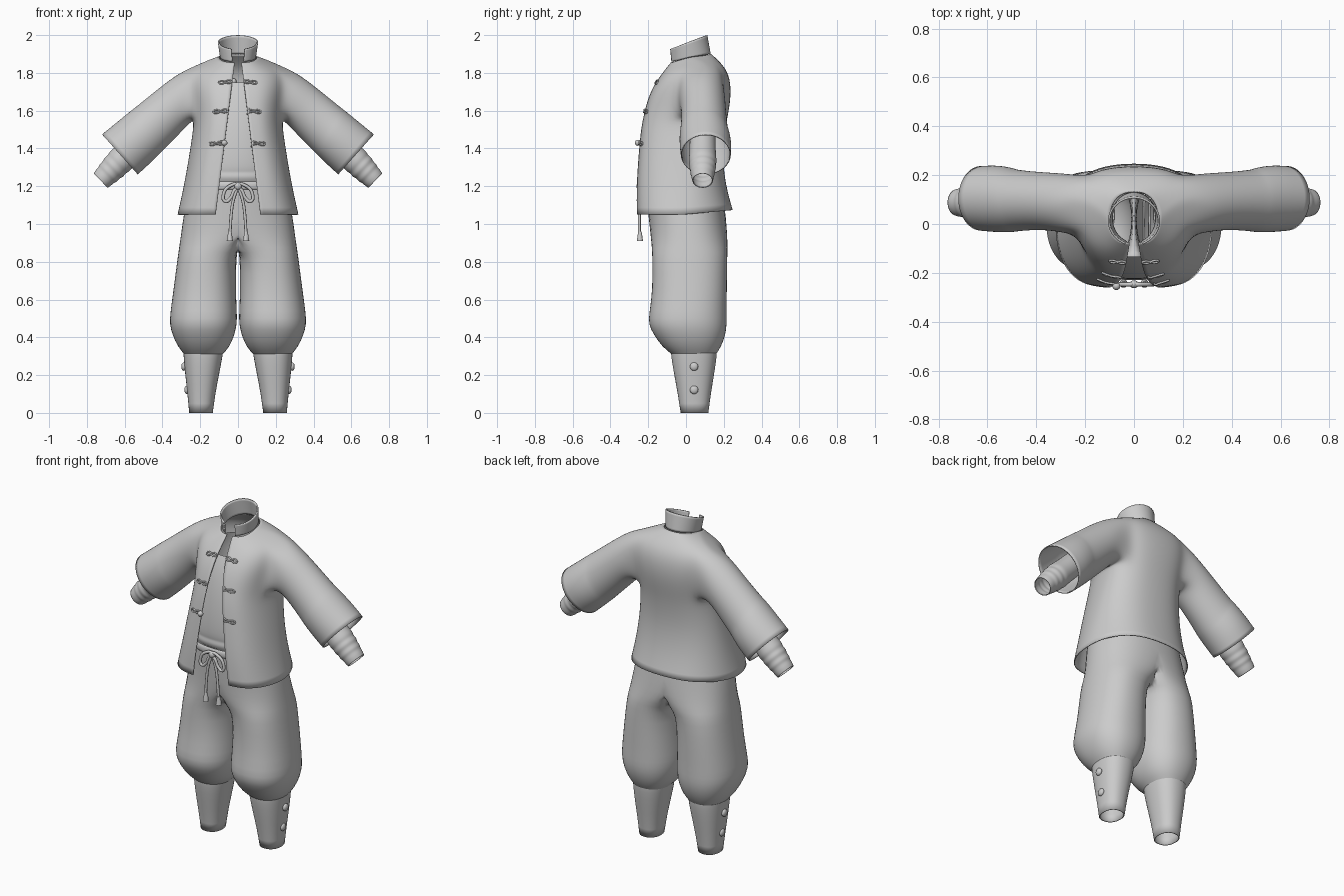
import bpy, bmesh, math
from mathutils import Vector
from mathutils.bvhtree import BVHTree

if "Cube" in bpy.data.objects:
    bpy.data.objects.remove(bpy.data.objects["Cube"])


def finish(name, bm, mirror=True, sub=2, thick=0.0):
    bmesh.ops.recalc_face_normals(bm, faces=bm.faces[:])
    me = bpy.data.meshes.new(name)
    bm.to_mesh(me)
    bm.free()
    ob = bpy.data.objects.new(name, me)
    bpy.context.collection.objects.link(ob)
    me.shade_smooth()
    if mirror:
        m = ob.modifiers.new("mirror", 'MIRROR')
        m.merge_threshold = 0.0005
    if sub:
        s = ob.modifiers.new("subdiv", 'SUBSURF')
        s.levels = s.render_levels = sub
        s.boundary_smooth = 'PRESERVE_CORNERS'
    if thick:
        t = ob.modifiers.new("thickness", 'SOLIDIFY')
        t.thickness = thick
        t.offset = -1
    return ob


def skin(bm, rows, closed, skip=lambda j, i: False):
    """Join rows of vertices into quads."""
    n = len(rows[0])
    for j in range(len(rows) - 1):
        for i in range(n if closed else n - 1):
            k = (i + 1) % n
            if not skip(j, i):
                bm.faces.new((rows[j][i], rows[j][k], rows[j + 1][k], rows[j + 1][i]))


def loft(name, rings, closed=True, **kw):
    bm = bmesh.new()
    skin(bm, [[bm.verts.new(p) for p in r] for r in rings], closed)
    # drop the wall where a half section lies on the middle plane
    mid = [f for f in bm.faces if all(abs(v.co.x) < 1e-5 for v in f.verts)]
    bmesh.ops.delete(bm, geom=mid, context='FACES')
    return finish(name, bm, **kw)


def spow(v, p):
    return math.copysign(abs(v) ** p, v)


def section(z, cx, rx, cy, ry, n=24, p=0.88):
    out = []
    for i in range(n):
        a = 2 * math.pi * i / n
        out.append((max(0, cx + rx * spow(math.cos(a), p)), cy + ry * spow(math.sin(a), p), z))
    return out


def half_wrap(zf, zs, zb, rx, yf, ys, yb, o=0.0, n=12, p=0.8):
    """Half body section from the front edge (x = o) to the back centre."""
    out = []
    for i in range(n + 1):
        a = -math.pi / 2 + math.pi * i / n
        s, c = math.sin(a), max(0, math.cos(a)) ** p
        if i in (0, n):
            c = 0
        if s < 0:
            out.append((o + (rx - o) * c, ys - (yf - ys) * s, zs - (zf - zs) * s))
        else:
            out.append((rx * c, ys + (yb - ys) * s, zs + (zb - zs) * s))
    return out


def arm_ring(top, bot, y0, y1, n=16):
    t, b = Vector((top[0], 0, top[1])), Vector((bot[0], 0, bot[1]))
    out = []
    for k in range(n):
        a = (k - 2.5) * 2 * math.pi / n
        p = (t + b) / 2 - (t - b) / 2 * math.cos(a) * 1.02
        p.y = (y0 + y1) / 2 + (y1 - y0) / 2 * math.sin(a) * 1.02
        out.append(p)
    return out


def cord(name, pts, r, cyclic=False):
    cu = bpy.data.curves.new(name, 'CURVE')
    cu.dimensions = '3D'
    cu.bevel_depth, cu.bevel_resolution, cu.resolution_u = r, 2, 6
    cu.use_fill_caps = True
    sp = cu.splines.new('BEZIER')
    sp.bezier_points.add(len(pts) - 1)
    for b, p in zip(sp.bezier_points, pts):
        b.co = p
        b.handle_left_type = b.handle_right_type = 'AUTO'
    sp.use_cyclic_u = cyclic
    ob = bpy.data.objects.new(name, cu)
    bpy.context.collection.objects.link(ob)
    return ob


def ball(name, loc, r, scale=(1, 1, 1)):
    bpy.ops.mesh.primitive_uv_sphere_add(segments=16, ring_count=10, radius=r, location=loc)
    ob = bpy.context.object
    ob.name, ob.scale = name, scale
    ob.data.shade_smooth()
    return ob


# Jacket: half body with an armhole, sleeve bridged onto it
body = [(1.05, 1.05, 1.075, .322, -.26, -.02, .25), (1.2, 1.2, 1.2, .288, -.262, 0, .213),
        (1.35, 1.35, 1.35, .262, -.252, .02, .195), (1.49, 1.49, 1.49, .24, -.24, .05, .207),
        (1.57, 1.55, 1.57, .236, -.225, .07, .222), (1.66, 1.66, 1.66, .25, -.203, .09, .238),
        (1.73, 1.75, 1.75, .262, -.172, .1, .238), (1.785, 1.832, 1.82, .245, -.135, .1, .215),
        (1.825, 1.868, 1.87, .16, -.105, .07, .168), (1.855, 1.885, 1.9, .102, -.08, .02, .135)]
bm = bmesh.new()
g = [[bm.verts.new(p) for p in half_wrap(*r, o=.018 + .125 * (1.855 - r[0]))] for r in body]
skin(bm, g, False, lambda j, i: 4 <= j <= 6 and 4 <= i <= 8)
hole = ([g[4][i] for i in range(4, 10)] + [g[j][9] for j in (5, 6, 7)]
        + [g[7][i] for i in range(8, 3, -1)] + [g[6][4], g[5][4]])
sleeve = [((.325, 1.792), (.255, 1.535), -.035, .208), ((.43, 1.71), (.325, 1.462), -.022, .212),
          ((.55, 1.612), (.415, 1.37), -.03, .222), ((.565, 1.602), (.425, 1.36), -.034, .228),
          ((.64, 1.54), (.475, 1.312), -.035, .242), ((.72, 1.475), (.53, 1.262), -.028, .238)]
skin(bm, [hole] + [[bm.verts.new(p) for p in arm_ring(*s)] for s in sleeve], True)
jacket = finish("jacket", bm, thick=.006)

# Standing collar, open at the front
rings = []
for t in (0, .5, 1):
    ring = []
    for i in range(11):
        a = math.radians(-70 + 160 * i / 10)
        s = math.sin(a)
        ring.append((max(0, (.096 + .012 * t) * math.cos(a)) if i < 10 else 0,
                     .024 - .012 * t + (.108 - .006 * t) * s, 1.88 + .022 * s + t * (.082 + .016 * s)))
    rings.append(ring)
loft("collar", rings, closed=False, thick=.008)

# Undershirt with a rolled hem
shirt = [(1.225, .25, -.22, .18), (1.25, .255, -.232, .185), (1.275, .25, -.222, .18),
         (1.29, .25, -.23, .18), (1.4, .235, -.226, .175), (1.55, .215, -.205, .195),
         (1.68, .21, -.17, .205), (1.75, .19, -.135, .2)]
loft("undershirt", [half_wrap(z, z, z, rx, yf, .02, yb) for z, rx, yf, yb in shirt], closed=False)

# Inner sleeves gathered at the wrist
rings = []
a0, a1 = Vector((.47, 1.49)), Vector((.727, 1.23))
nrm = Vector((.69, .73))
for t, r in ((0, .066), (.35, .068), (.52, .07), (.62, .074), (.67, .066), (.73, .072), (.78, .062),
             (.84, .066), (.88, .058), (.94, .058), (1, .053)):
    c = a0.lerp(a1, t)
    rings.append(arm_ring(c + nrm * r, c - nrm * r, .088 - r * 1.02, .088 + r * 1.02))
loft("inner_sleeve", rings, thick=.004)

# Baggy trousers, gathered below the knee
legs = [(1.25, 0, .245, -.015, .2), (1.15, 0, .27, -.005, .203), (1.05, 0, .29, .005, .206),
        (.95, .04, .263, .015, .205), (.87, .12, .194, .02, .202), (.83, .164, .156, .02, .2),
        (.65, .177, .166, .02, .198), (.53, .182, .178, .01, .206), (.47, .184, .18, .008, .21),
        (.41, .183, .165, .02, .19), (.35, .181, .138, .03, .157), (.31, .183, .102, .042, .118)]
loft("trousers", [section(*r) for r in legs], sub=1)

# Buttoned gaiters
gait = [(.33, .184, .106, .042, .122), (.3, .185, .104, .042, .122), (.2, .19, .09, .043, .106),
        (.1, .194, .074, .044, .088), (0, .196, .063, .045, .074)]
loft("gaiter", [section(*r) for r in gait], sub=1, thick=.006)
for side in (-1, 1):
    for x, z in ((.287, .245), (.271, .122)):
        ball("gaiter_button", (side * x, .043, z), .022, (.6, 1, 1))

# Waist sash and bow with tassels
loft("sash", [half_wrap(z, z, z, .25 + d, -.225 - d, .0, .19 + d)
              for z, d in ((1.18, 0), (1.19, .008), (1.215, .008), (1.225, 0))], closed=False)
Y = -.247
ball("bow_knot", (0, Y, 1.2), .02, (1, .8, 1))
for s in (-1, 1):
    cord("bow_loop", [(s * x, Y, z) for x, z in
                      ((0, 1.205), (.045, 1.2), (.076, 1.16), (.068, 1.12), (.042, 1.135), (.022, 1.175))],
         .009, True)
    cord("bow_tail", [(0, Y, 1.2), (s * .026, Y, 1.12), (s * .036, Y, 1.05), (s * .042, Y, .96)], .008)
    bpy.ops.mesh.primitive_cone_add(vertices=12, radius1=.017, radius2=.009, depth=.05,
                                    location=(s * .043, Y + .003, .934))
    bpy.context.object.name = "tassel"

# Frog fastenings laid on the jacket front
bpy.context.view_layer.update()
tree = BVHTree.FromObject(jacket, bpy.context.evaluated_depsgraph_get())


def on_front(x, z):
    hit = tree.ray_cast(Vector((x, -1, z)), Vector((0, 1, 0)))[0]
    return Vector((x, (hit.y if hit else -.22) - .004, z))


for z, xl, xr, w in ((1.755, -.024, .034, .066), (1.6, -.038, .045, .076), (1.43, -.072, .068, .074)):
    for s, x in ((-1, min(xl, -.018 - .125 * (1.855 - z)) - .004), (1, xr)):
        path = [(0, 0), (.2, .008), (.5, .003), (.8, .008), (1, 0), (.8, -.008), (.5, -.003), (.2, -.008)]
        cord("frog_loop", [on_front(x + s * w * u, z + v - .006 * u) for u, v in path], .0045, True)
    ball("frog_knob", on_front(xl, z) + Vector((0, -.006, 0)), .016)
